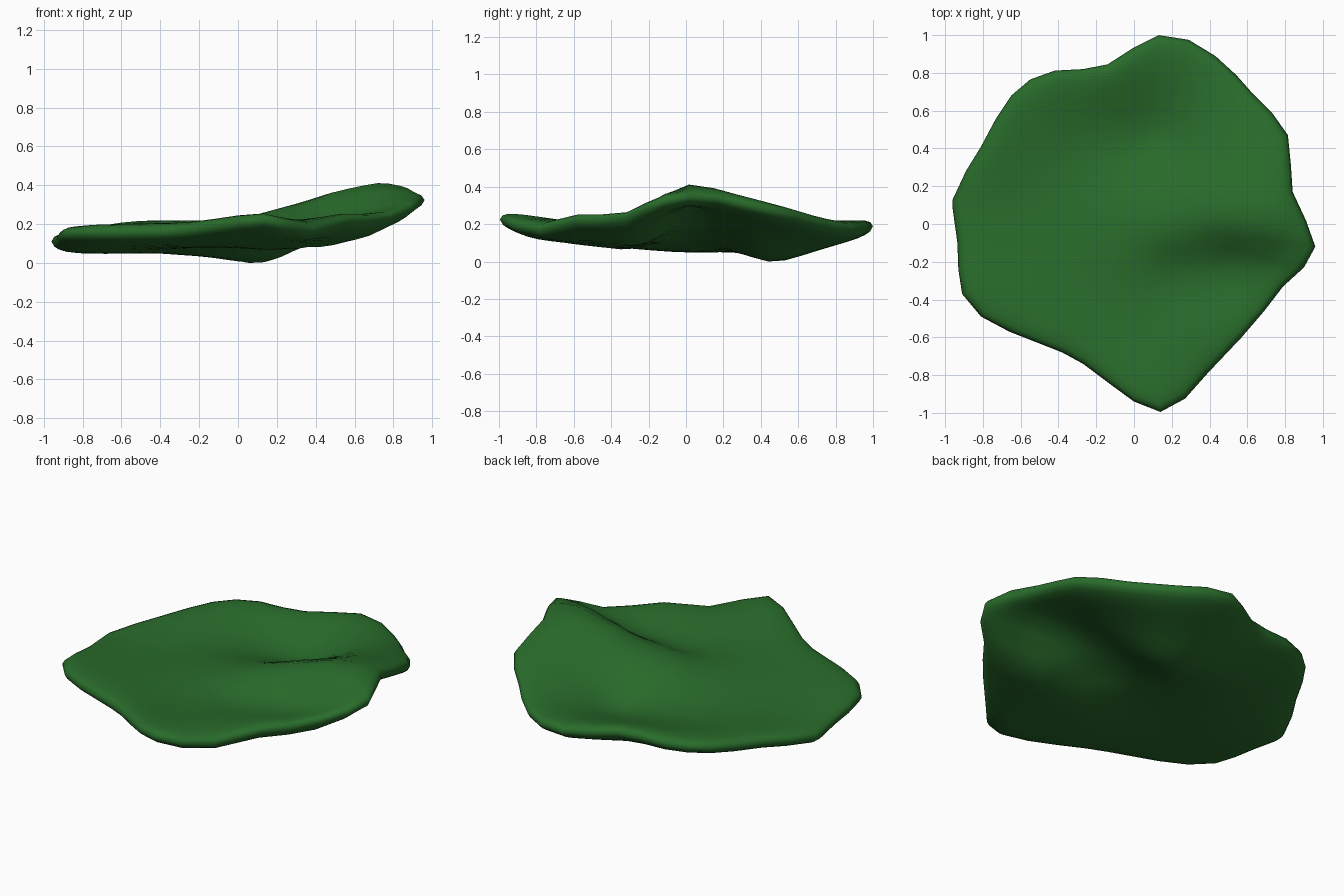
import bpy, bmesh, math

if "Cube" in bpy.data.objects:
    bpy.data.objects.remove(bpy.data.objects["Cube"])

# Outline of the leaf seen from above (counter-clockwise)
OUTLINE = [(.96, -.12), (.91, .02), (.84, .17), (.83, .32), (.815, .47), (.73, .59), (.62, .70),
           (.54, .79), (.43, .89), (.29, .975), (.13, 1), (0, .935), (-.14, .845), (-.27, .82),
           (-.42, .812), (-.55, .765), (-.65, .68), (-.73, .56), (-.81, .41), (-.89, .28),
           (-.96, .13), (-.96, .08), (-.935, -.10), (-.93, -.24), (-.91, -.37), (-.81, -.49), (-.66, -.57),
           (-.38, -.68), (-.27, -.74), (-.13, -.845), (0, -.94), (.14, -.995), (.27, -.925),
           (.39, -.79), (.57, -.60), (.69, -.46), (.79, -.33), (.90, -.23)]

# Heights of the wavy middle surface (x, y, z)
RIM = [(.14, -1, .238), (.29, -.9, .20), (.4, -.78, .185), (.58, -.58, .235), (.79, -.32, .25),
       (.96, -.12, .335), (.83, .14, .355), (.8, .45, .285), (.45, .87, .19), (.13, 1, .2),
       (-.16, .83, .20), (-.57, .74, .19), (-.8, .4, .155), (-.95, .1, .12), (-.86, -.44, .165),
       (-.36, -.69, .175)]
INNER = [(.14, -.78, .19), (.3, -.5, .165), (-.35, -.3, .145), (-.1, -.18, .16), (.2, -.08, .215),
         (.2, -.26, .14), (.5, 0, .315), (.5, -.2, .175), (.72, -.04, .35), (.74, -.21, .235),
         (.5, .2, .29), (.25, .15, .23), (-.1, .1, .155), (-.55, .05, .12), (.04, .45, .072),
         (.15, .45, .075), (.42, .52, .19), (-.3, .45, .115)]
HEIGHTS = RIM + INNER
HALF_THICK = 0.06


def phi(ax, ay, bx, by):
    return math.sqrt((ax - bx) ** 2 + (ay - by) ** 2 + 0.005)


def solve_weights(pts):
    """Radial basis weights by Gauss-Jordan elimination."""
    n = len(pts)
    m = [[phi(p[0], p[1], q[0], q[1]) for q in pts] + [p[2]] for p in pts]
    for i in range(n):
        k = max(range(i, n), key=lambda r: abs(m[r][i]))
        m[i], m[k] = m[k], m[i]
        for r in range(n):
            if r != i:
                f = m[r][i] / m[i][i]
                m[r] = [a - f * b for a, b in zip(m[r], m[i])]
    return [m[i][n] / m[i][i] for i in range(n)]


WEIGHTS = solve_weights(HEIGHTS)


def height(x, y):
    return sum(w * phi(x, y, p[0], p[1]) for w, p in zip(WEIGHTS, HEIGHTS))


# Concentric rings from top centre, round the rim, to bottom centre
bm = bmesh.new()
ts = [.06, .12, .18, .26, .35, .44, .53, .62, .71, .79, .86, .92, .96, .985]
levels = [(t, 1) for t in ts] + [(1, 0)] + [(t, -1) for t in reversed(ts)]
rings = []
for t, side in levels:
    h = HALF_THICK * (1 - t ** 12) ** 0.5 * side
    rings.append([bm.verts.new((x * t, y * t, height(x * t, y * t) + h)) for x, y in OUTLINE])
n = len(OUTLINE)
for a, b in zip(rings, rings[1:]):
    for i in range(n):
        j = (i + 1) % n
        bm.faces.new((a[i], b[i], b[j], a[j]))
for ring, s in ((rings[0], 1), (rings[-1], -1)):
    c = bm.verts.new((0, 0, height(0, 0) + s * HALF_THICK))
    for i in range(n):
        bm.faces.new((c, ring[i], ring[(i + 1) % n]))
bmesh.ops.recalc_face_normals(bm, faces=bm.faces)

# Rest on the ground
low = min(v.co.z for v in bm.verts)
for v in bm.verts:
    v.co.z -= low
for f in bm.faces:
    f.smooth = True

mesh = bpy.data.meshes.new("leaf_pad")
bm.to_mesh(mesh)
bm.free()
leaf = bpy.data.objects.new("leaf_pad", mesh)
bpy.context.collection.objects.link(leaf)

green = bpy.data.materials.new("leaf green")
green.diffuse_color = (0.022, 0.15, 0.024, 1)
green.use_nodes = True
green.node_tree.nodes["Principled BSDF"].inputs["Base Color"].default_value = green.diffuse_color
mesh.materials.append(green)
